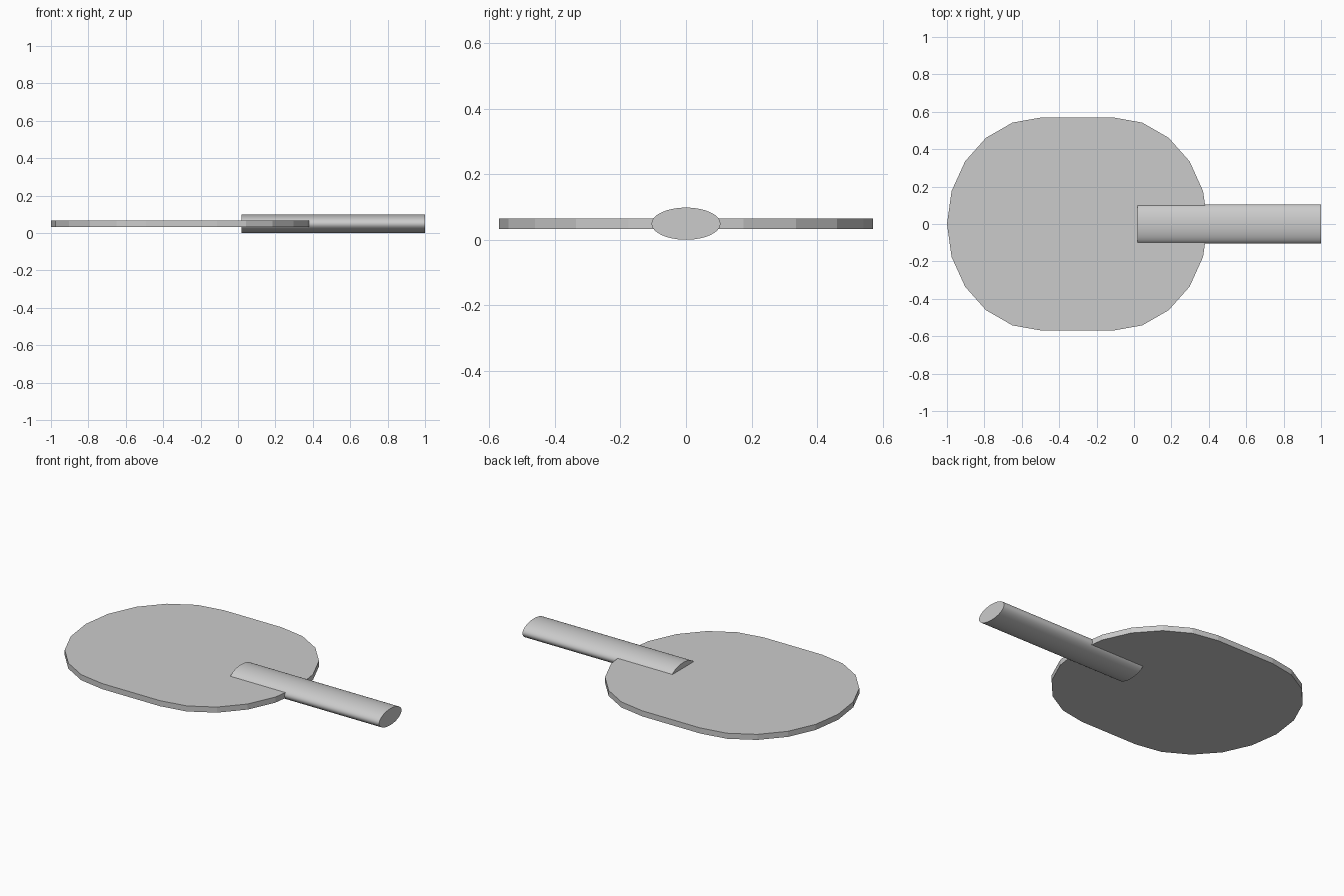
import bpy, bmesh
from math import sin, cos, pi, radians

if "Cube" in bpy.data.objects:
    bpy.data.objects.remove(bpy.data.objects["Cube"])

MID_Z = 0.049


def prism(name, outline, offset):
    """Closed solid made by extruding a planar outline along an offset."""
    bm = bmesh.new()
    face = bm.faces.new([bm.verts.new(p) for p in outline])
    ext = bmesh.ops.extrude_face_region(bm, geom=[face], use_keep_orig=True)
    verts = [g for g in ext["geom"] if isinstance(g, bmesh.types.BMVert)]
    bmesh.ops.translate(bm, verts=verts, vec=offset)
    bmesh.ops.recalc_face_normals(bm, faces=bm.faces)
    mesh = bpy.data.meshes.new(name)
    bm.to_mesh(mesh)
    bm.free()
    ob = bpy.data.objects.new(name, mesh)
    bpy.context.collection.objects.link(ob)
    return ob


# Paddle blade: two faceted half ellipses joined by straight sides
blade_outline = []
for side in (1, -1):
    for i in range(11):
        a = radians(-90 + 18 * i)
        blade_outline.append((-0.303 + side * (0.19 + 0.507 * cos(a)),
                              side * 0.57 * sin(a), MID_Z - 0.0165))
prism("blade", blade_outline, (0, 0, 0.033))

# Handle: oval bar that overlaps the blade
SIDES = 48
handle_outline = [(0.02, 0.105 * cos(2 * pi * i / SIDES),
                   MID_Z + 0.049 * sin(2 * pi * i / SIDES)) for i in range(SIDES)]
handle = prism("handle", handle_outline, (0.98, 0, 0))
bpy.context.view_layer.objects.active = handle
handle.select_set(True)
bpy.ops.object.shade_smooth_by_angle(angle=radians(35))
